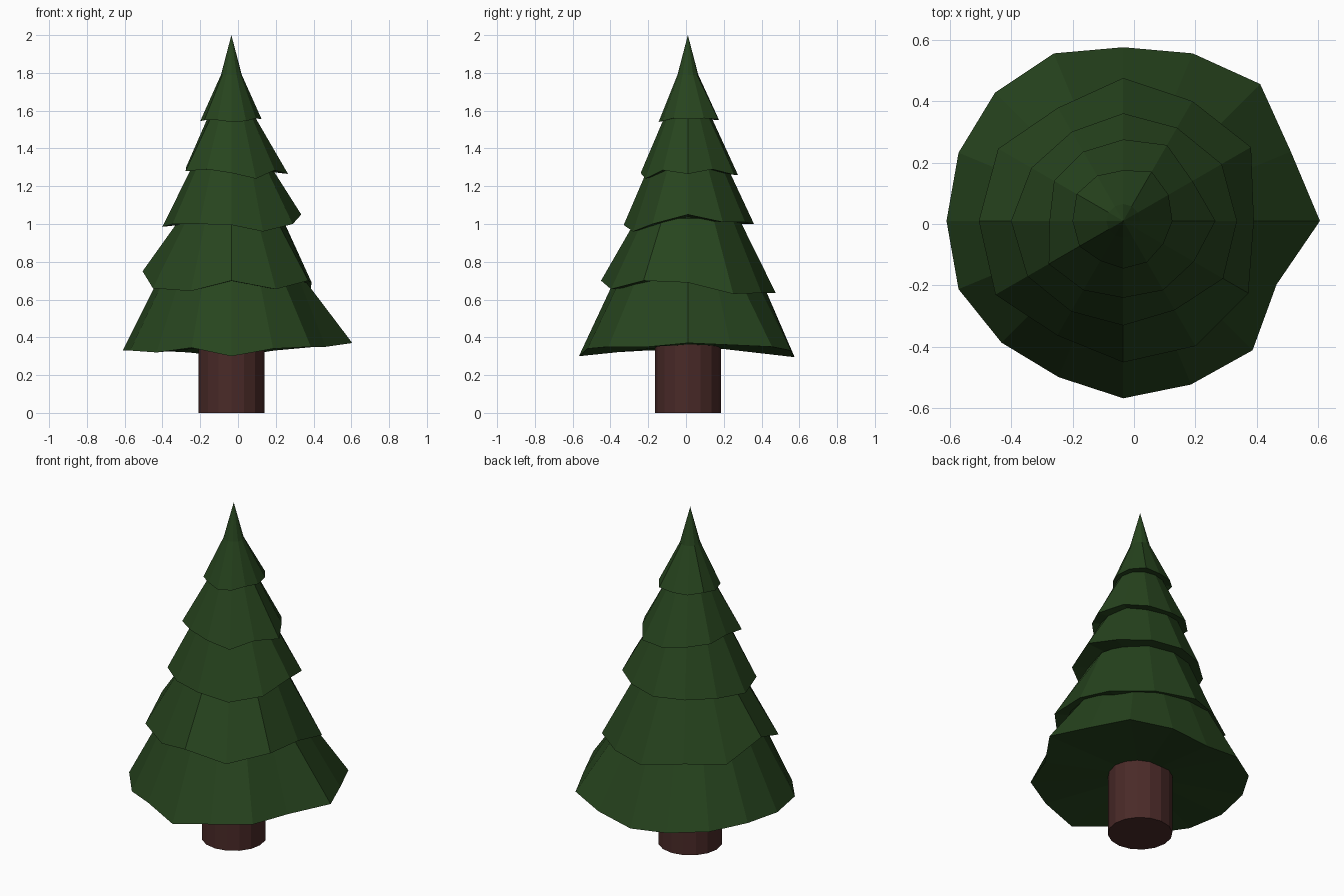
import bpy, bmesh
from math import cos, sin, tau

if "Cube" in bpy.data.objects:
    bpy.data.objects.remove(bpy.data.objects["Cube"])

CX, CY = -0.035, 0.01  # trunk axis


def material(name, color):
    m = bpy.data.materials.new(name)
    m.diffuse_color = (*color, 1)
    m.use_nodes = True
    m.node_tree.nodes["Principled BSDF"].inputs["Base Color"].default_value = m.diffuse_color
    return m


green = material("needles", (0.02, 0.058, 0.013))
brown = material("bark", (0.068, 0.023, 0.021))


def ring(bm, radii, heights):
    n = len(radii)
    return [bm.verts.new((CX + r * cos(tau * i / n), CY + r * sin(tau * i / n), z))
            for i, (r, z) in enumerate(zip(radii, heights))]


def stack(name, rings, bottom_z, top_z, mat):
    """Skin ragged rings and close both ends with a fan to the axis."""
    bm = bmesh.new()
    loops = [ring(bm, r, z) for r, z in rings]
    n = len(loops[0])
    low = bm.verts.new((CX, CY, bottom_z))
    high = bm.verts.new((CX, CY, top_z))
    for i in range(n):
        j = (i + 1) % n
        for a, b in zip(loops, loops[1:]):
            bm.faces.new((a[i], a[j], b[j], b[i]))
        bm.faces.new((loops[0][j], loops[0][i], low))
        bm.faces.new((loops[-1][i], loops[-1][j], high))
    mesh = bpy.data.meshes.new(name)
    bm.to_mesh(mesh)
    bm.free()
    mesh.materials.append(mat)
    bpy.context.collection.objects.link(bpy.data.objects.new(name, mesh))


def level(n, r, z):
    return [r] * n, [z] * n


# Trunk
stack("trunk", [level(16, 0.175, 0), level(16, 0.175, 0.45)], 0, 0.45, brown)

# Branch tiers: ragged skirt radii, skirt heights, hidden upper radius and height
tiers = [
    ([.64, .59, .63, .59, .565, .59, .59, .58, .575, .58, .56, .55, .577, .576, .595, .54],
     [.37, .36, .35, .33, .295, .32, .33, .34, .33, .33, .32, .345, .30, .34, .35, .35],
     .39, .70),
    ([.425, .48, .45, .465, .425, .47, .47, .48, .43, .46, .47, .47],
     [.69, .63, .635, .635, .66, .66, .75, .66, .645, .70, .655, .70],
     .27, 1.03),
    ([.37, .37, .35, .35, .335, .345, .365, .36, .34, .34, .335, .375],
     [1.05, 1.01, 1.01, 1.0, 1.0, 1.0, .985, 1.0, 1.0, .995, .96, 1.0],
     .205, 1.31),
    ([.30, .26, .285, .265, .26, .26, .24, .28, .26, .25, .26, .265],
     [1.265, 1.29, 1.26, 1.26, 1.28, 1.29, 1.30, 1.28, 1.29, 1.27, 1.24, 1.285],
     .12, 1.575),
    ([.16, .17, .185, .165, .17, .175, .165, .165, .15, .155, .155, .15],
     [1.555, 1.56, 1.555, 1.55, 1.55, 1.56, 1.545, 1.55, 1.55, 1.54, 1.545, 1.56],
     .055, 1.79),
]
for k, (radii, heights, top_r, top_z) in enumerate(tiers):
    apex = 2.0 if k == len(tiers) - 1 else top_z + 0.02
    under = sum(heights) / len(heights) + 0.025
    stack(f"branch_tier_{k + 1}",
          [(radii, heights), level(len(radii), top_r, top_z)], under, apex, green)
